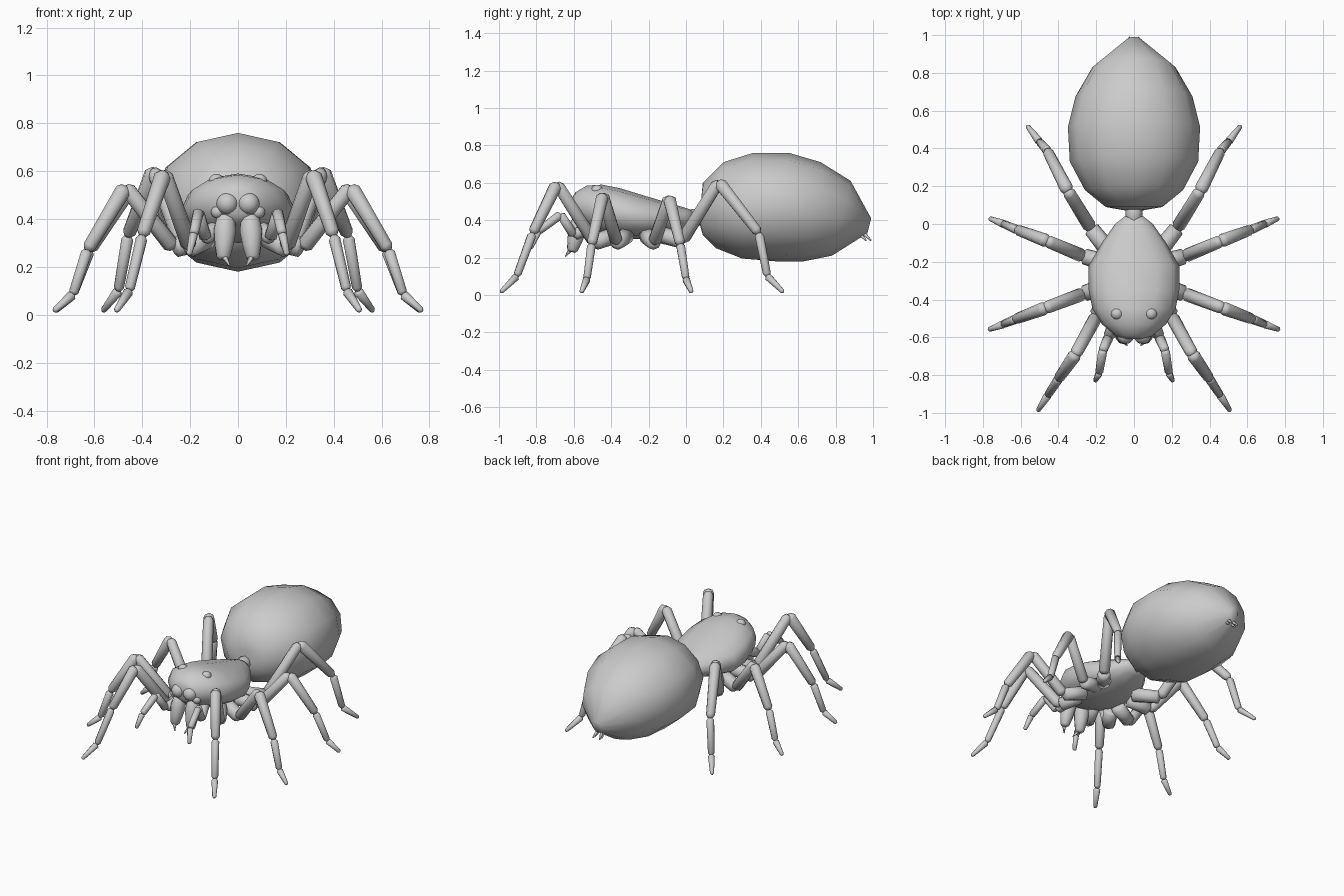
import bpy, bmesh, math
from mathutils import Vector

if "Cube" in bpy.data.objects:
    bpy.data.objects.remove(bpy.data.objects["Cube"])

grey = bpy.data.materials.new("grey")
grey.diffuse_color = (0.6, 0.6, 0.6, 1)
grey.use_nodes = True
grey.node_tree.nodes["Principled BSDF"].inputs["Base Color"].default_value = grey.diffuse_color


def finish(bm, name):
    bmesh.ops.recalc_face_normals(bm, faces=bm.faces)
    me = bpy.data.meshes.new(name)
    bm.to_mesh(me)
    bm.free()
    me.materials.append(grey)
    me.shade_smooth()
    ob = bpy.data.objects.new(name, me)
    bpy.context.collection.objects.link(ob)
    return ob


def loft(bm, rings):
    """Skin a list of equal point rings and cap both ends."""
    vs = [[bm.verts.new(p) for p in r] for r in rings]
    n = len(vs[0])
    for a, b in zip(vs, vs[1:]):
        for i in range(n):
            j = (i + 1) % n
            bm.faces.new((a[i], a[j], b[j], b[i]))
    bm.faces.new(vs[0])
    bm.faces.new(vs[-1][::-1])


def body(name, rows, n=12):
    """Rows: top y, top z, bottom y, bottom z, half width."""
    bm = bmesh.new()
    rings = []
    for ty, tz, by, bz, w in rows:
        ring = []
        for i in range(n):
            a = 2 * math.pi * i / n
            c = (1 + math.cos(a)) / 2
            ring.append((w * math.sin(a), by + (ty - by) * c, bz + (tz - bz) * c))
        rings.append(ring)
    loft(bm, rings)
    return finish(bm, name)


def segment(bm, a, b, ra, rb, n=8, profile=((0, .55), (.06, 1), (.94, 1), (1, .55))):
    """Tapered round segment from a to b; profile holds (position, radius factor)."""
    a, b = Vector(a), Vector(b)
    q = (b - a).to_track_quat('Z', 'Y')
    rings = []
    for t, f in profile:
        r = (ra + (rb - ra) * t) * f
        rings.append([a.lerp(b, t) + q @ Vector((r * math.cos(2 * math.pi * i / n),
                      r * math.sin(2 * math.pi * i / n), 0)) for i in range(n)])
    loft(bm, rings)


def ball(bm, c, r, s=1):
    geo = bmesh.ops.create_uvsphere(bm, u_segments=12, v_segments=8, radius=r)
    for v in geo['verts']:
        v.co = Vector((v.co.x, v.co.y, v.co.z * s)) + Vector(c)


def mirror(p, s):
    return (p[0] * s, p[1], p[2])


# Abdomen, head-thorax and waist
body("abdomen", [
    (.08, .50, .07, .39, .06), (.09, .60, .09, .32, .15), (.20, .71, .16, .25, .26),
    (.36, .76, .30, .195, .34), (.55, .76, .48, .18, .35), (.72, .71, .63, .18, .31),
    (.88, .61, .78, .21, .22), (.99, .41, .97, .33, .035)])
body("head_thorax", [(y, t, y, b, w) for y, t, b, w in (
    (.04, .45, .38, .05), (.0, .465, .35, .10), (-.10, .495, .32, .17),
    (-.22, .53, .30, .24), (-.35, .57, .30, .24), (-.45, .59, .32, .22),
    (-.53, .585, .35, .17), (-.59, .55, .39, .10), (-.61, .52, .42, .06))])
bm = bmesh.new()
segment(bm, (0, -.02, .41), (0, .12, .42), .045, .045)
finish(bm, "waist")

# Walking legs: hip, trochanter, knee, shin end, ankle, foot tip
legs = {
    "front_leg": ((.13, -.38, .32), (.20, -.49, .28), (.31, -.69, .595), (.40, -.82, .33),
                  (.455, -.905, .10), (.51, -.99, .015)),
    "second_leg": ((.13, -.32, .32), (.27, -.37, .28), (.47, -.445, .535), (.63, -.505, .27),
                   (.69, -.53, .085), (.77, -.56, .015)),
    "third_leg": ((.13, -.21, .32), (.27, -.17, .28), (.46, -.09, .52), (.62, -.03, .27),
                  (.69, .0, .085), (.765, .03, .015)),
    "hind_leg": ((.12, -.16, .33), (.23, -.02, .29), (.35, .175, .605), (.46, .39, .33),
                 (.50, .435, .10), (.565, .52, .015)),
}
radii = ((.048, .042), (.036, .033), (.036, .028), (.025, .021), (.022, .012))
palp = ((.08, -.47, .38), (.135, -.60, .32), (.165, -.67, .43), (.185, -.79, .34), (.205, -.83, .25))
palp_radii = ((.035, .03), (.027, .024), (.024, .021), (.02, .012))

for s, side in ((1, "right"), (-1, "left")):
    for name, pts in legs.items():
        bm = bmesh.new()
        for a, b, (ra, rb) in zip(pts, pts[1:], radii):
            segment(bm, mirror(a, s), mirror(b, s), ra, rb)
        finish(bm, f"{side}_{name}")
    bm = bmesh.new()
    for a, b, (ra, rb) in zip(palp, palp[1:], palp_radii):
        segment(bm, mirror(a, s), mirror(b, s), ra, rb)
    finish(bm, f"{side}_feeler")

    # Jaw with fang
    bm = bmesh.new()
    segment(bm, (.05 * s, -.56, .43), (.062 * s, -.61, .23), .045, .045, 10,
            ((0, .5), (.15, .9), (.4, 1.08), (.7, .9), (.94, .65), (1, .4)))
    segment(bm, (.065 * s, -.61, .255), (.035 * s, -.645, .205), .016, .003, 6)
    finish(bm, f"{side}_jaw")

    # Eyes: large front, small side, upper
    bm = bmesh.new()
    ball(bm, (.045 * s, -.59, .465), .046)
    ball(bm, (.085 * s, -.575, .43), .028)
    ball(bm, (.09 * s, -.475, .56), .032, .9)
    finish(bm, f"{side}_eyes")

    # Spinnerets under the tail tip
    bm = bmesh.new()
    for y in (.93, .955):
        segment(bm, (.018 * s, y, .325), (.026 * s, y + .035, .29), .011, .004, 6)
    finish(bm, f"{side}_spinnerets")
